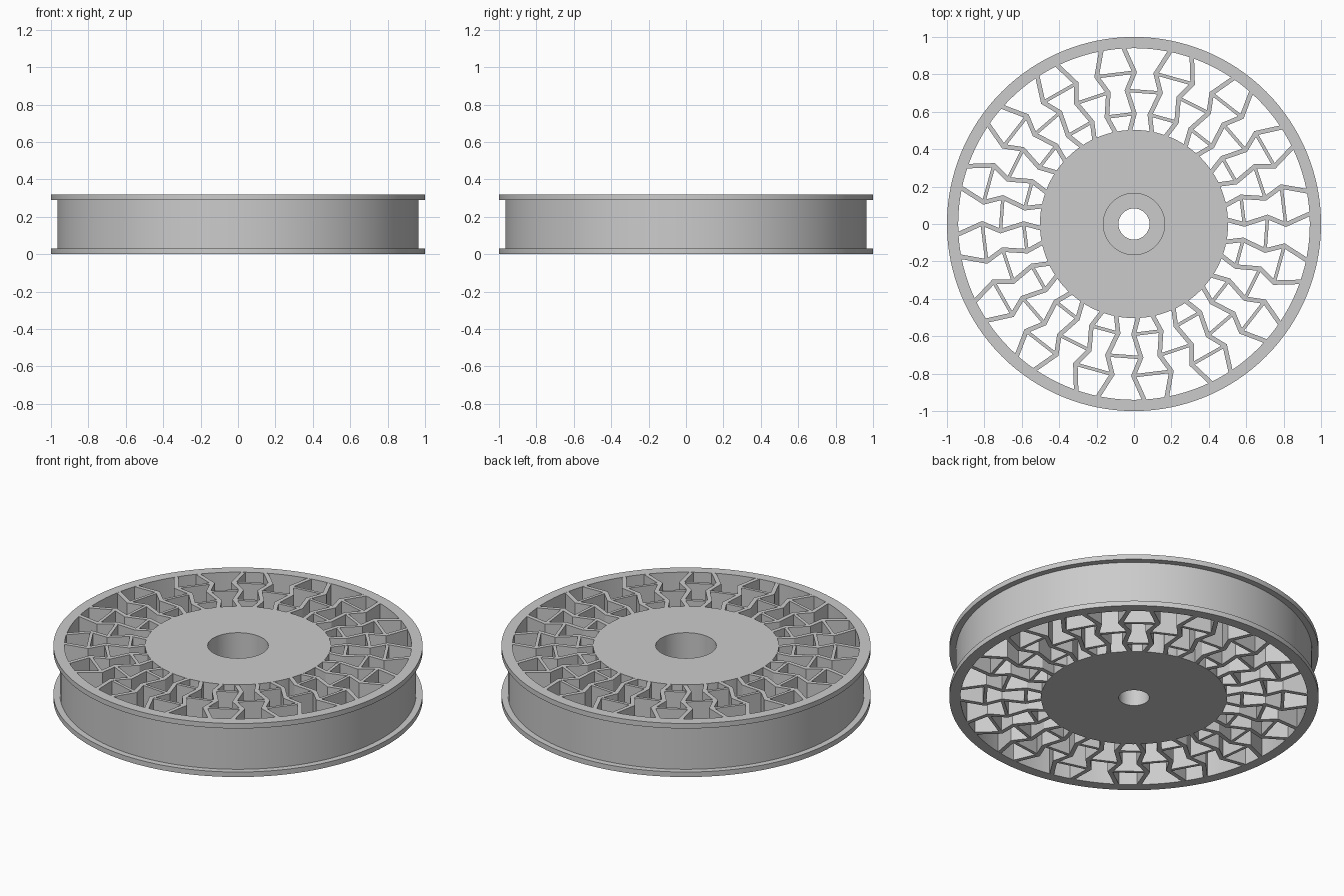
import bpy, bmesh
from math import sin, cos, radians, pi
from mathutils import Vector

cube = bpy.data.objects.get("Cube")
if cube:
    bpy.data.objects.remove(cube, do_unlink=True)

HEIGHT = 0.32
SPOKES = 32
STEP = 360 / SPOKES

grey = bpy.data.materials.new("grey_plastic")
grey.use_nodes = True
grey.diffuse_color = (0.6, 0.6, 0.6, 1)
grey.node_tree.nodes["Principled BSDF"].inputs["Base Color"].default_value = (0.6, 0.6, 0.6, 1)


def finish(name, bm, smooth):
    bmesh.ops.recalc_face_normals(bm, faces=bm.faces)
    mesh = bpy.data.meshes.new(name)
    bm.to_mesh(mesh)
    bm.free()
    mesh.materials.append(grey)
    obj = bpy.data.objects.new(name, mesh)
    bpy.context.collection.objects.link(obj)
    if smooth:
        bpy.ops.object.select_all(action='DESELECT')
        obj.select_set(True)
        bpy.context.view_layer.objects.active = obj
        bpy.ops.object.shade_smooth_by_angle(angle=radians(30))


def lathe(name, profile, segments=128):
    """Revolve a closed (radius, height) profile around z."""
    bm = bmesh.new()
    rings = [[bm.verts.new((r * cos(2 * pi * i / segments), r * sin(2 * pi * i / segments), z))
              for r, z in profile] for i in range(segments)]
    n = len(profile)
    for i in range(segments):
        a, b = rings[i], rings[(i + 1) % segments]
        for j in range(n):
            k = (j + 1) % n
            bm.faces.new((a[j], b[j], b[k], a[k]))
    finish(name, bm, True)


def polar(radius, clockwise_deg):
    a = radians(clockwise_deg)
    return Vector((radius * sin(a), radius * cos(a)))


def wall(bm, path, thickness, inset):
    """Upright wall with mitred corners along a flat path."""
    left, right = [], []
    for i, p in enumerate(path):
        before = (p - path[i - 1]).normalized() if i else None
        after = (path[i + 1] - p).normalized() if i < len(path) - 1 else None
        before, after = before or after, after or before
        tangent = (before + after).normalized()
        normal = Vector((-tangent.y, tangent.x))
        offset = normal * thickness / 2 / tangent.dot(after)
        left.append(p + offset)
        right.append(p - offset)
    layers = [[[bm.verts.new((p.x, p.y, z)) for p in side] for side in (left, right)]
              for z in (inset, HEIGHT - inset)]
    (l0, r0), (l1, r1) = layers
    for i in range(len(path) - 1):
        for a, b in ((l0, r0), (r0, r1), (r1, l1), (l1, l0)):
            bm.faces.new((a[i], a[i + 1], b[i + 1], b[i]))
    for i in (0, -1):
        bm.faces.new((l0[i], r0[i], r1[i], l1[i]))


# Flanged rim
lathe("rim", [(0.94, 0), (1, 0), (1, 0.03), (0.965, 0.03),
              (0.965, HEIGHT - 0.03), (1, HEIGHT - 0.03), (1, HEIGHT), (0.94, HEIGHT)])

# Hub with a wide bearing pocket above a narrow bore
lathe("hub", [(0.083, 0), (0.503, 0), (0.503, HEIGHT), (0.164, HEIGHT),
              (0.164, 0.1), (0.083, 0.1)])

# Zigzag spokes: (radius, sideways swing in degrees), mirrored on every other spoke
zigzag = [(0.495, -1.3), (0.59, 1.6), (0.715, -1.6), (0.812, 1.6), (0.945, -2)]


def spoke_path(i):
    sign = 1 if i % 2 == 0 else -1
    return [polar(r, -1.4 + i * STEP + sign * swing) for r, swing in zigzag]


spokes, rungs = bmesh.new(), bmesh.new()
for i in range(SPOKES):
    here, following = spoke_path(i), spoke_path(i + 1)
    wall(spokes, here, 0.024, 0.0005)
    # Straight rungs join neighbours where their gap is widest
    for k in ((2,) if i % 2 == 0 else (1, 3)):
        wall(rungs, [here[k], following[k]], 0.018, 0.001)
finish("zigzag_spokes", spokes, False)
finish("spoke_rungs", rungs, False)
